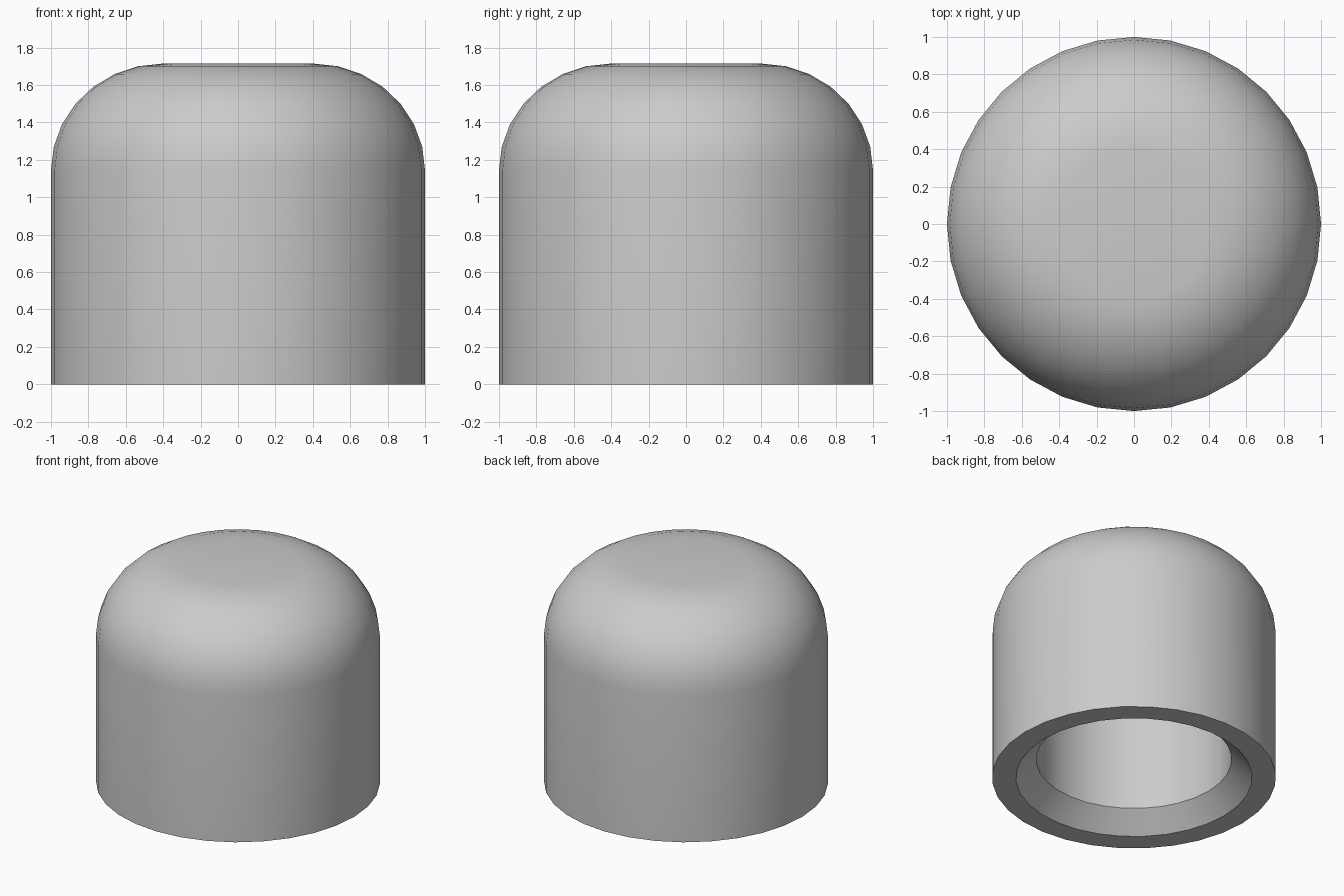
import bpy
import bmesh
import math

cube = bpy.data.objects.get("Cube")
if cube:
    bpy.data.objects.remove(cube, do_unlink=True)

SIDES = 32
RADIUS, HEIGHT = 1.0, 1.715
TOP_FLAT = 0.4          # radius of the flat crown
SHOULDER = 1.143        # where the rounding starts
ROUND_STEPS = 7
MOUTH, BORE, CHAMFER = 0.833, 0.688, 0.145
CEILING = 1.4

# Plain grey material
grey = bpy.data.materials.new("grey")
grey.use_nodes = True
colour = (0.6, 0.6, 0.6, 1)
grey.diffuse_color = colour
grey.node_tree.nodes["Principled BSDF"].inputs["Base Color"].default_value = colour

# Cross-section (radius, height), from the bore ceiling out and up to the crown
profile = [(BORE, CEILING), (BORE, CHAMFER), (MOUTH, 0), (RADIUS, 0)]
for i in range(ROUND_STEPS + 1):
    a = math.pi / 2 * i / ROUND_STEPS
    profile.append((TOP_FLAT + (RADIUS - TOP_FLAT) * math.cos(a),
                    SHOULDER + (HEIGHT - SHOULDER) * math.sin(a)))

# Turn the cross-section into rings and join them
bm = bmesh.new()
rings = []
for r, z in profile:
    angles = [2 * math.pi * k / SIDES for k in range(SIDES)]
    rings.append([bm.verts.new((r * math.cos(t), r * math.sin(t), z)) for t in angles])
for low, high in zip(rings, rings[1:]):
    for k in range(SIDES):
        n = (k + 1) % SIDES
        bm.faces.new((low[k], low[n], high[n], high[k]))

# Close the bore ceiling and the crown
bm.faces.new(rings[0])
bm.faces.new(rings[-1])
bmesh.ops.recalc_face_normals(bm, faces=bm.faces)

mesh = bpy.data.meshes.new("domed_cap")
bm.to_mesh(mesh)
bm.free()
mesh.materials.append(grey)
cap = bpy.data.objects.new("domed_cap", mesh)
bpy.context.collection.objects.link(cap)

# Smooth dome and walls, sharp rim and chamfer
bpy.context.view_layer.objects.active = cap
cap.select_set(True)
bpy.ops.object.shade_smooth_by_angle(angle=math.radians(30))
